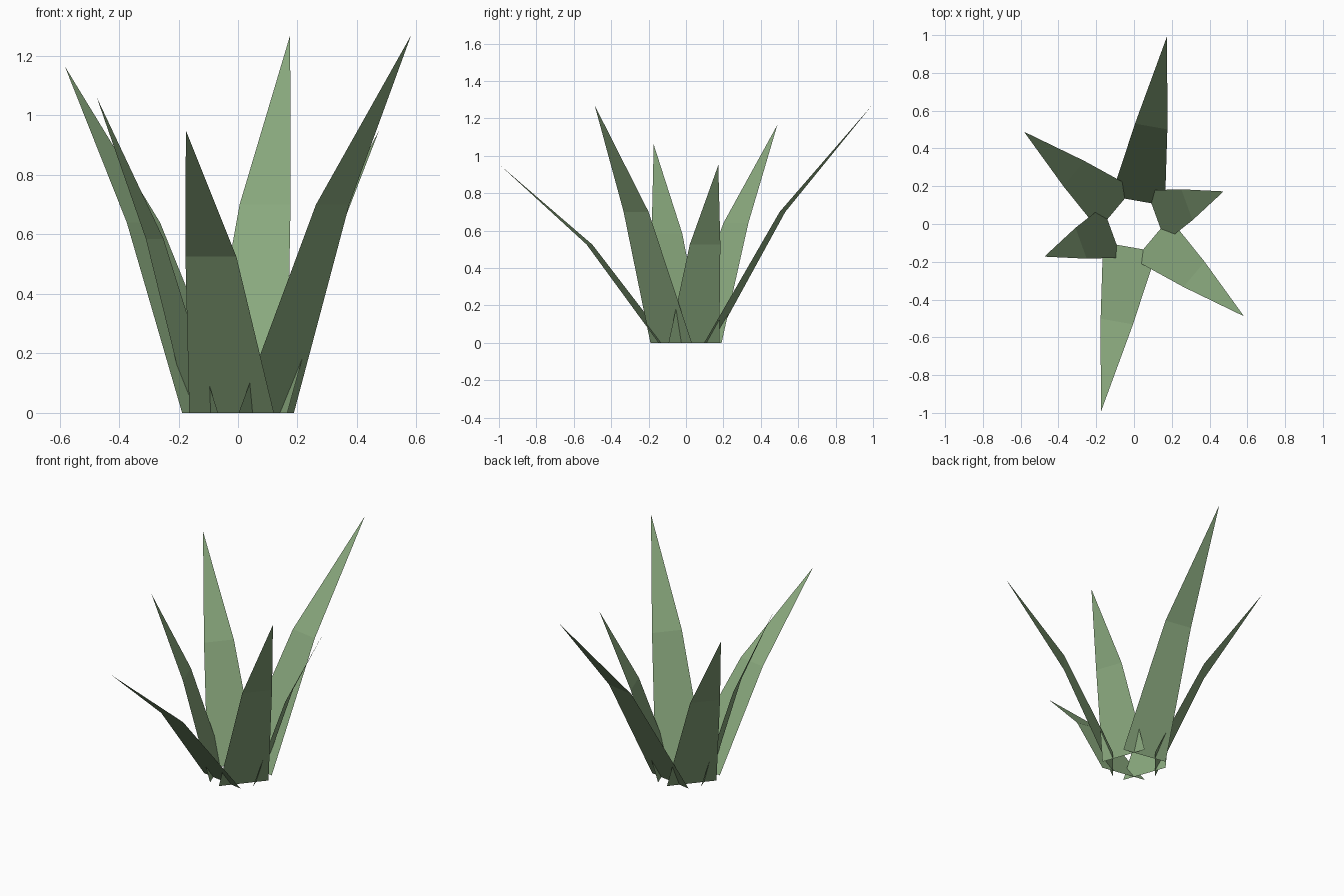
import bpy
from math import radians
from mathutils import Matrix, Vector

if "Cube" in bpy.data.objects:
    bpy.data.objects.remove(bpy.data.objects["Cube"], do_unlink=True)

# Leaf colour
green = bpy.data.materials.new("sage green")
green.use_nodes = True
color = (0.25, 0.39, 0.205, 1.0)
green.diffuse_color = color
green.node_tree.nodes["Principled BSDF"].inputs["Base Color"].default_value = color

BASE_RADIUS, BASE_HALF = 0.124, 0.1445
MID_HALF = 0.087


def add_leaf(name, angle, mid_radius, mid_height, tip_radius, tip_height):
    """A flat blade: a tapering lower panel bent outward into a pointed tip."""
    points = [
        (BASE_RADIUS, -BASE_HALF, 0),
        (mid_radius, -MID_HALF, mid_height),
        (mid_radius, MID_HALF, mid_height),
        (BASE_RADIUS, BASE_HALF, 0),
        (tip_radius, 0, tip_height),
    ]
    turn = Matrix.Rotation(radians(angle), 3, "Z")
    mesh = bpy.data.meshes.new(name)
    mesh.from_pydata([turn @ Vector(p) for p in points], [],
                     [(0, 1, 2, 3), (1, 4, 2)])
    mesh.materials.append(green)
    leaf = bpy.data.objects.new(name, mesh)
    bpy.context.collection.objects.link(leaf)


# Reach of the blade: radius at the bend and at the tip
LONG, MEDIUM, SHORT = (0.524, 1.01), (0.415, 0.76), (0.298, 0.505)
# Height of the blade: at the bend and at the tip
TALL, MIDDLE, LOWER, LOW = (0.70, 1.27), (0.64, 1.165), (0.585, 1.06), (0.525, 0.95)

# Rosette of leaves, one every sixth of a turn
rosette = [
    ("left_leaf", SHORT, LOW),
    ("back_leaf", LONG, TALL),
    ("back_right_leaf", MEDIUM, MIDDLE),
    ("right_leaf", SHORT, LOWER),
    ("front_leaf", LONG, LOW),
    ("front_left_leaf", MEDIUM, TALL),
]
for i, (name, reach, height) in enumerate(rosette):
    add_leaf(name, 20 + 60 * i, reach[0], height[0], reach[1], height[1])
